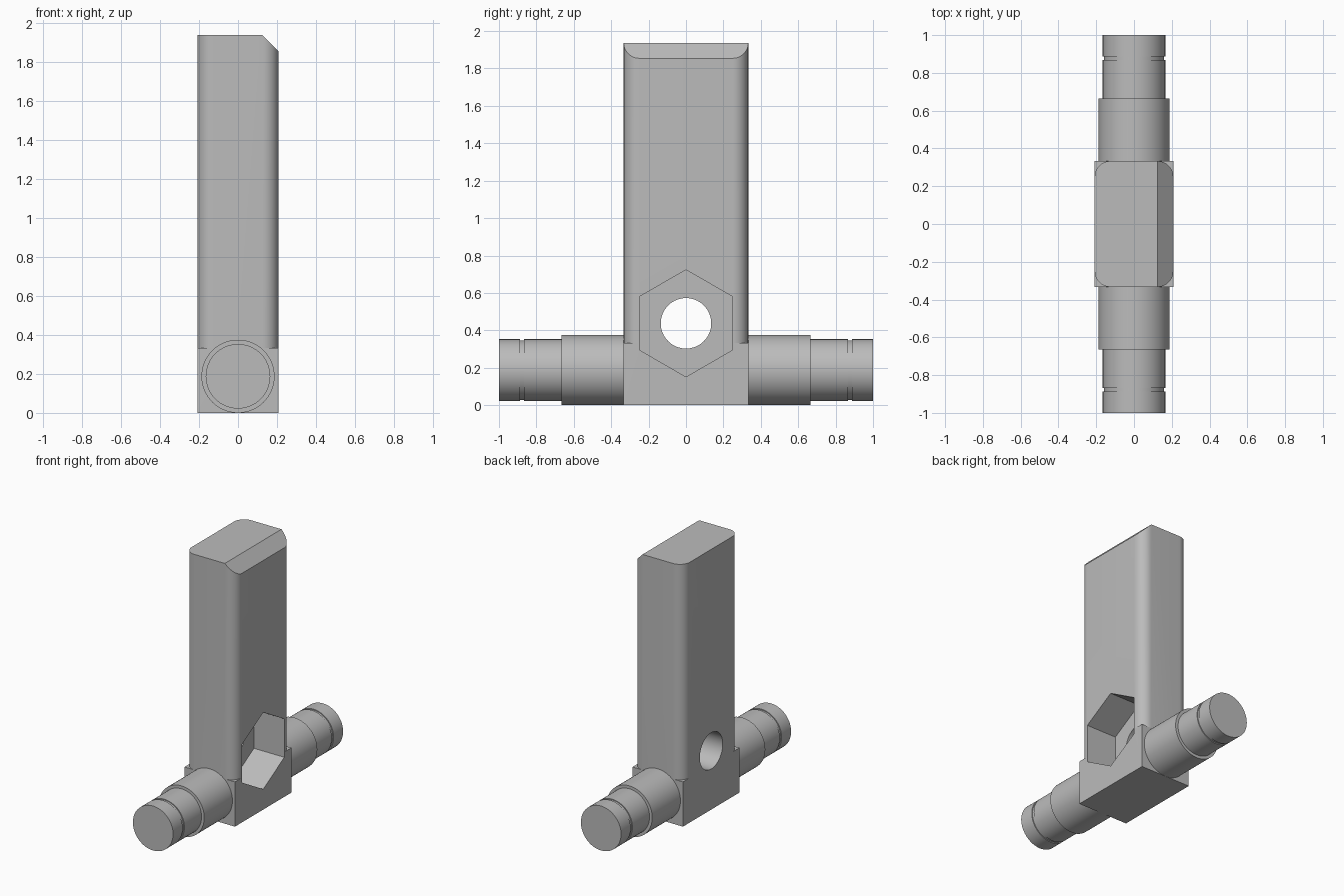
import bpy, bmesh
from math import sin, cos, pi, radians
from mathutils import Vector, Matrix

cube = bpy.data.objects.get("Cube")
if cube:
    bpy.data.objects.remove(cube, do_unlink=True)

steel = bpy.data.materials.new("plain grey metal")
steel.use_nodes = True
GREY = (0.5, 0.5, 0.5, 1)
steel.diffuse_color = GREY
steel.node_tree.nodes["Principled BSDF"].inputs["Base Color"].default_value = GREY

HX, HY, TOP = 0.208, 0.333, 1.9375   # body half sizes and height
BLOCK_TOP, ROUND = 0.333, 0.083
BORE_Z = 0.4375


def finish(name, bm):
    bmesh.ops.recalc_face_normals(bm, faces=bm.faces)
    mesh = bpy.data.meshes.new(name)
    bm.to_mesh(mesh)
    bm.free()
    obj = bpy.data.objects.new(name, mesh)
    bpy.context.collection.objects.link(obj)
    mesh.materials.append(steel)
    return obj


def prism(bm, points, direction):
    """Extrude a closed outline along a direction."""
    face = bm.faces.new([bm.verts.new(p) for p in points])
    ext = bmesh.ops.extrude_face_region(bm, geom=[face])
    verts = [v for v in ext["geom"] if isinstance(v, bmesh.types.BMVert)]
    bmesh.ops.translate(bm, verts=verts, vec=Vector(direction))


def activate(obj):
    bpy.ops.object.select_all(action="DESELECT")
    obj.select_set(True)
    bpy.context.view_layer.objects.active = obj


def cut(obj, cutter):
    cutter.hide_render = True
    mod = obj.modifiers.new("cut", "BOOLEAN")
    mod.operation, mod.solver, mod.object = "DIFFERENCE", "EXACT", cutter
    activate(obj)
    bpy.ops.object.modifier_apply(modifier=mod.name)
    bpy.data.objects.remove(cutter, do_unlink=True)


def ring(sides, radius, x):
    """Polygon facing x with a corner at the top, on the bore axis."""
    return [(x, radius * sin(2 * pi * i / sides),
             BORE_Z + radius * cos(2 * pi * i / sides)) for i in range(sides)]


# Upright body
bm = bmesh.new()
prism(bm, [(-HX, -HY, 0), (HX, -HY, 0), (HX, HY, 0), (-HX, HY, 0)], (0, 0, TOP))
body = finish("upright_body", bm)

# Rounded upright corners above the square base block
bm = bmesh.new()
arc = [(HX - ROUND + ROUND * sin(a * pi / 24), HY - ROUND + ROUND * cos(a * pi / 24))
       for a in range(13)]
outline = arc + [(HX + 0.1, HY - ROUND), (HX + 0.1, HY + 0.1), (HX - ROUND, HY + 0.1)]
for sx in (-1, 1):
    for sy in (-1, 1):
        prism(bm, [(sx * x, sy * y, BLOCK_TOP) for x, y in outline], (0, 0, 2))
cut(body, finish("corner_cutter", bm))

# Sloped top edge
bm = bmesh.new()
prism(bm, [(HX - 0.183, -1, TOP + 0.1), (HX + 0.1, -1, TOP - 0.183),
           (HX + 0.1, -1, TOP + 0.1)], (0, 2, 0))
cut(body, finish("slope_cutter", bm))

# Hexagonal pocket and round through hole
bm = bmesh.new()
prism(bm, ring(6, 0.286, HX - 0.25), (0.5, 0, 0))
cut(body, finish("hex_cutter", bm))
bm = bmesh.new()
prism(bm, ring(64, 0.135, -0.4), (0.6, 0, 0))
cut(body, finish("bore_cutter", bm))

# Stepped, grooved shafts on both ends
R1, R2, R3 = 0.1875, 0.1655, 0.159
profile = [(0, 0.31), (R1, 0.31), (R1, 0.665), (R2, 0.665), (R2, 0.867),
           (R3, 0.867), (R3, 0.888), (R2, 0.888), (R2, 1), (0, 1)]
parts = [body]
for name, side in (("front_shaft", -1), ("back_shaft", 1)):
    bm = bmesh.new()
    verts = [bm.verts.new((r, side * y, R1)) for r, y in profile]
    edges = [bm.edges.new(pair) for pair in zip(verts, verts[1:])]
    bmesh.ops.spin(bm, geom=verts + edges, cent=(0, 0, R1), axis=(0, 1, 0),
                   angle=2 * pi, steps=64, use_duplicate=False)
    bmesh.ops.remove_doubles(bm, verts=bm.verts, dist=0.0005)
    parts.append(finish(name, bm))

for obj in parts:
    activate(obj)
    bpy.ops.object.shade_smooth_by_angle(angle=radians(25))
